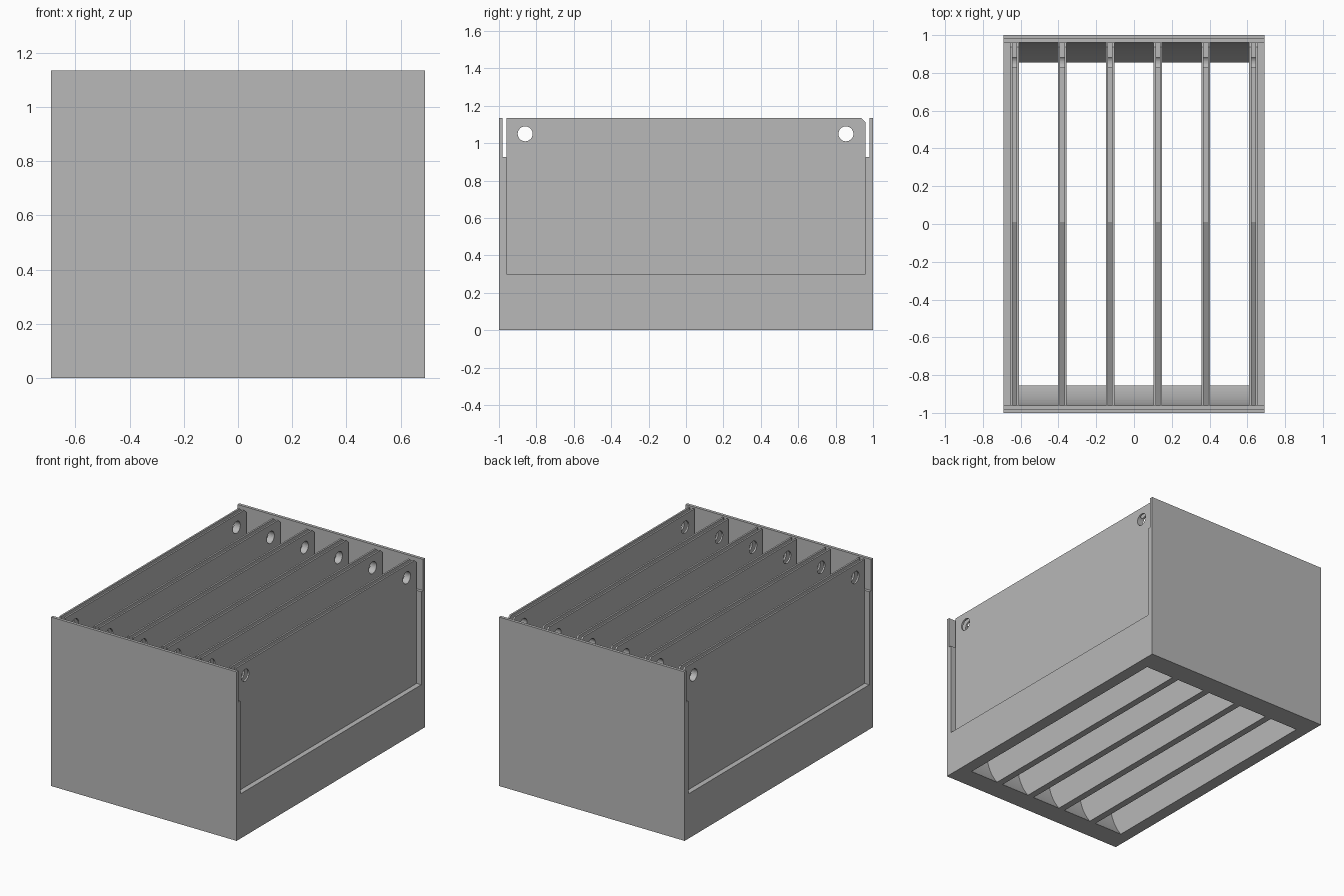
import bpy, bmesh
from math import sin, cos, pi, asin

cube = bpy.data.objects.get("Cube")
if cube:
    bpy.data.objects.remove(cube, do_unlink=True)

grey = bpy.data.materials.new("plain grey")
grey.use_nodes = True
colour = (0.48, 0.48, 0.48, 1)
grey.diffuse_color = colour
grey.node_tree.nodes["Principled BSDF"].inputs["Base Color"].default_value = colour

HALF_W, HALF_L, HEIGHT = 0.69, 1.0, 1.135
INNER_L = 0.96           # inside face of the end walls
BASE_H = 0.3             # height of the lower frame
PITCH, THICK = 0.253, 0.046


def prism(name, profile, x0, x1):
    """Extrude a closed (y, z) profile from x0 to x1."""
    bm = bmesh.new()
    face = bm.faces.new([bm.verts.new((x0, y, z)) for y, z in profile])
    grown = bmesh.ops.extrude_face_region(bm, geom=[face])["geom"]
    moved = [v for v in grown if isinstance(v, bmesh.types.BMVert)]
    bmesh.ops.translate(bm, verts=moved, vec=(x1 - x0, 0, 0))
    bmesh.ops.recalc_face_normals(bm, faces=bm.faces)
    mesh = bpy.data.meshes.new(name)
    bm.to_mesh(mesh)
    bm.free()
    mesh.materials.append(grey)
    obj = bpy.data.objects.new(name, mesh)
    bpy.context.scene.collection.objects.link(obj)
    return obj


def cut(target, cutters):
    """Subtract the cutters, keep the result and drop the cutters."""
    for cutter in cutters:
        cutter.hide_render = True
        mod = target.modifiers.new("cut", 'BOOLEAN')
        mod.operation, mod.object, mod.solver = 'DIFFERENCE', cutter, 'EXACT'
    bpy.context.view_layer.update()
    graph = bpy.context.evaluated_depsgraph_get()
    mesh = bpy.data.meshes.new_from_object(target.evaluated_get(graph))
    target.modifiers.clear()
    target.data = mesh
    for cutter in cutters:
        bpy.data.objects.remove(cutter, do_unlink=True)


def circle(y, z, r, n=32):
    return [(y + r * cos(2 * pi * i / n), z + r * sin(2 * pi * i / n)) for i in range(n)]


# End walls, thinner along the top, with a scooped foot inside the frame
radius = 0.48
sweep = asin(BASE_H / radius)
scoop = []
for i in range(13):
    a = sweep * (1 - i / 12)
    scoop.append((INNER_L - radius * (1 - cos(a)), BASE_H - radius * sin(a)))

for side, label in ((-1, "front"), (1, "back")):
    wall = [(HALF_L, 0), (HALF_L, HEIGHT), (0.98, HEIGHT), (0.98, 0.925),
            (INNER_L, 0.925), (INNER_L, 0)]
    prism(label + "_wall", [(side * y, z) for y, z in wall], -HALF_W, HALF_W)
    foot = [(INNER_L, 0)] + scoop
    prism(label + "_foot", [(side * y, z) for y, z in foot], -0.62, 0.62)

# Low side rails outside the outermost dividers
outer = 2.5 * PITCH + THICK / 2
rail = [(-INNER_L, 0), (INNER_L, 0), (INNER_L, BASE_H), (-INNER_L, BASE_H)]
for side, label in ((-1, "right"), (1, "left")):
    prism(label + "_rail", rail, side * (outer - 0.01), side * HALF_W)

# Slotted dividers with a clipped back corner and two round holes
plate = [(-INNER_L, 0), (INNER_L, 0), (INNER_L, HEIGHT - 0.022),
         (INNER_L - 0.022, HEIGHT), (-INNER_L, HEIGHT)]
slot = [(-1.1, 1.3), (-1.1, 0.55), (0.01, 1.08), (1.1, 1.08), (1.1, 1.3)]
for i in range(6):
    x = (i - 2.5) * PITCH
    divider = prism("divider_%d" % (i + 1), plate, x - THICK / 2, x + THICK / 2)
    cutters = [prism("slot_cutter", slot, x - 0.011, x + 0.011)]
    for y in (-0.86, 0.855):
        cutters.append(prism("hole_cutter", circle(y, 1.05, 0.04), x - 0.1, x + 0.1))
    cut(divider, cutters)
